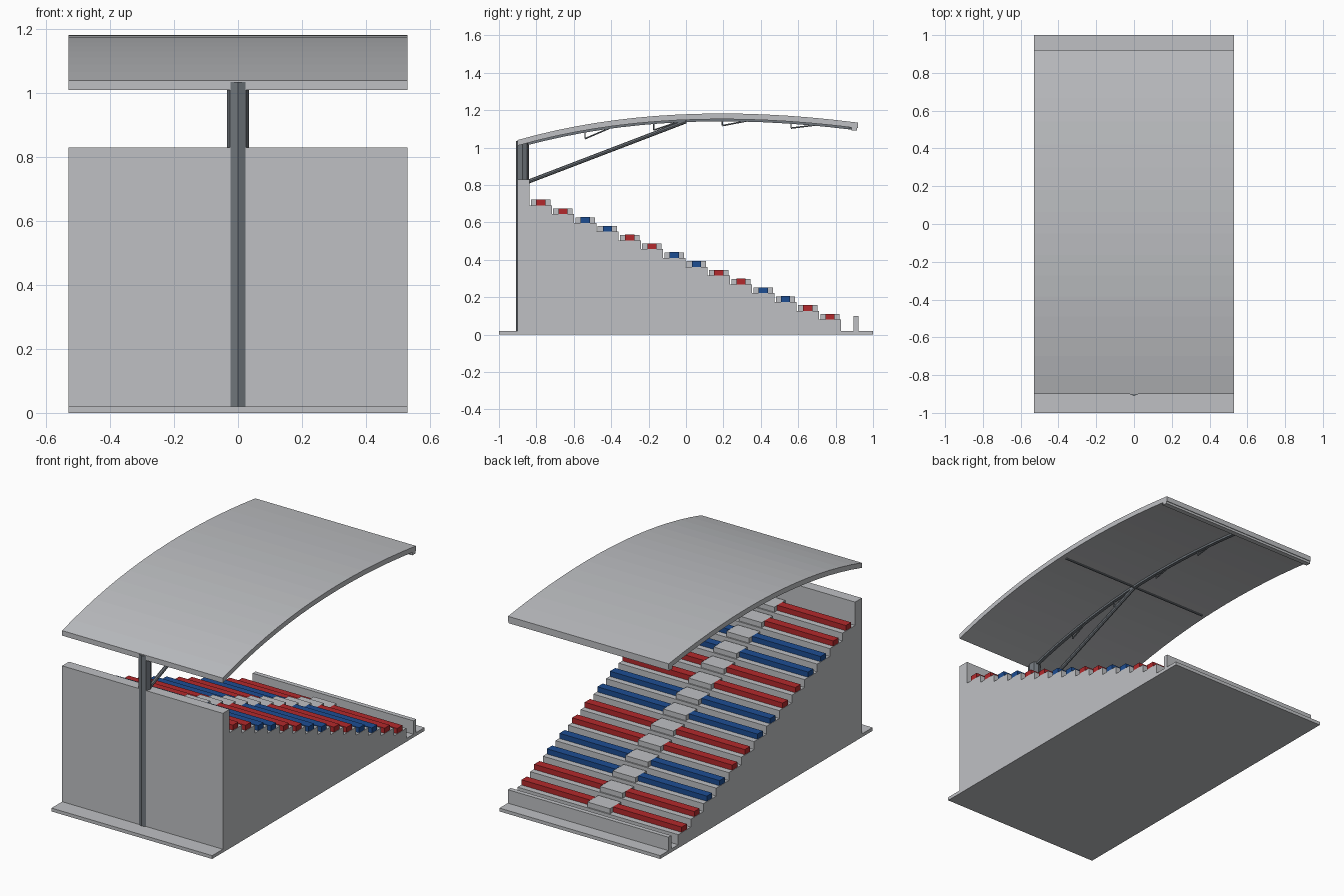
import bpy, bmesh
from mathutils import Vector

if "Cube" in bpy.data.objects:
    bpy.data.objects.remove(bpy.data.objects["Cube"])


def material(name, rgb):
    m = bpy.data.materials.new(name)
    m.diffuse_color = (*rgb, 1)
    m.use_nodes = True
    m.node_tree.nodes["Principled BSDF"].inputs["Base Color"].default_value = m.diffuse_color
    return m


CONCRETE = material("light grey", (0.52, 0.53, 0.55))
STEEL = material("steel grey", (0.16, 0.18, 0.20))
RED = material("red", (0.45, 0.022, 0.025))
BLUE = material("blue", (0.012, 0.075, 0.29))
W = 0.53  # half width of the stand


def finish(name, bm, mat):
    bmesh.ops.recalc_face_normals(bm, faces=bm.faces[:])
    me = bpy.data.meshes.new(name)
    bm.to_mesh(me)
    bm.free()
    me.materials.append(mat)
    ob = bpy.data.objects.new(name, me)
    bpy.context.collection.objects.link(ob)
    return ob


def extrude_x(name, profile, half, mat):
    """Closed (y, z) outline swept from -half to +half in x."""
    bm = bmesh.new()
    face = bm.faces.new([bm.verts.new((-half, y, z)) for y, z in profile])
    ext = bmesh.ops.extrude_face_region(bm, geom=[face])
    verts = [g for g in ext["geom"] if isinstance(g, bmesh.types.BMVert)]
    bmesh.ops.translate(bm, verts=verts, vec=(2 * half, 0, 0))
    return finish(name, bm, mat)


def box(name, x0, x1, y0, y1, z0, z1, mat):
    ob = extrude_x(name, [(y0, z0), (y1, z0), (y1, z1), (y0, z1)], (x1 - x0) / 2, mat)
    ob.location.x = (x0 + x1) / 2
    return ob


def rod(name, a, b, r, mat, sides=8):
    a, b = Vector(a), Vector(b)
    bm = bmesh.new()
    bmesh.ops.create_cone(bm, cap_ends=True, segments=sides, radius1=r, radius2=r,
                          depth=(b - a).length)
    ob = finish(name, bm, mat)
    ob.location = (a + b) / 2
    ob.rotation_mode = "QUATERNION"
    ob.rotation_quaternion = Vector((0, 0, 1)).rotation_difference(b - a)
    return ob


def arc(t):
    """Top line of the roof as a quadratic curve."""
    p = Vector((-0.9, 1.04)), Vector((-0.11, 1.265)), Vector((0.92, 1.133))
    return (1 - t) ** 2 * p[0] + 2 * t * (1 - t) * p[1] + t * t * p[2]


def roof_z(y):
    lo, hi = 0.0, 1.0
    for _ in range(30):
        mid = (lo + hi) / 2
        lo, hi = (mid, hi) if arc(mid).x < y else (lo, mid)
    return arc(lo).y


def shell(name, t0, t1, drop0, drop1, half, mat, n=16):
    pts = [arc(t0 + (t1 - t0) * i / n) for i in range(n + 1)]
    outline = [(p.x, p.y - drop0) for p in pts] + [(p.x, p.y - drop1) for p in reversed(pts)]
    return extrude_x(name, outline, half, mat)


# Ground slab and front parapet
box("base_slab", -W, W, -1, 1, 0, 0.02, CONCRETE)
box("front_parapet", -W, W, 0.895, 0.922, 0.015, 0.10, CONCRETE)

# Stepped stand with back wall
ROWS, RUN, RISE, Y0, Z0 = 14, 0.119, 0.047, 0.83, 0.08
steps = [(Y0, 0.01)]
for i in range(ROWS):
    steps += [(Y0 - RUN * i, Z0 + RISE * i), (Y0 - RUN * (i + 1), Z0 + RISE * i)]
steps += [(Y0 - RUN * ROWS, 0.83), (-0.9, 0.83), (-0.9, 0.01)]
extrude_x("stepped_stand", steps, W, CONCRETE)

# Benches in alternating pairs of rows, with aisle steps in the middle
for i in range(ROWS):
    y, z = Y0 - RUN * i - 0.06, Z0 + RISE * i
    mat = RED if (i // 2) % 2 == 0 else BLUE
    for side, x in (("left", -W + 0.002), ("right", 0.075)):
        box(f"bench_{side}_{i + 1}", x, x + W - 0.077, y - 0.025, y + 0.025,
            z - 0.002, z + 0.031, mat)
    box(f"aisle_step_{i + 1}", -0.075, 0.075, y - 0.052, y + 0.052, z - 0.002, z + 0.03, CONCRETE)

# Curved roof with front lip
shell("roof", 0, 1, 0, 0.03, W, CONCRETE)
box("roof_front_lip", -W, W, 0.885, 0.915, 1.09, 1.12, CONCRETE)

# Post, curved rib and diagonal brace
rod("post", (0, -0.875, 0), (0, -0.875, 1.035), 0.035, STEEL)
shell("roof_rib", 0.03, 0.985, 0.028, 0.042, 0.01, STEEL)
rod("diagonal_brace", (0, -0.85, 0.815), (0, 0.0, 1.14), 0.011, STEEL)

# Cross purlins
rod("middle_purlin", (-0.5, 0, roof_z(0) - 0.033), (0.5, 0, roof_z(0) - 0.033), 0.006, STEEL)
rod("front_purlin", (-0.52, 0.875, 1.105), (0.52, 0.875, 1.105), 0.006, STEEL)

# Small hanging brackets along the rib
for i in range(4):
    y = -0.54 + 0.367 * i
    z = roof_z(y) - 0.035
    foot = (0, y, z - 0.04 if i < 2 else z - 0.03)
    rod(f"bracket_drop_{i + 1}", (0, y, z), foot, 0.004, STEEL, 6)
    rod(f"bracket_stay_{i + 1}", foot, (0, y + 0.145, roof_z(y + 0.145) - 0.035), 0.004, STEEL, 6)
